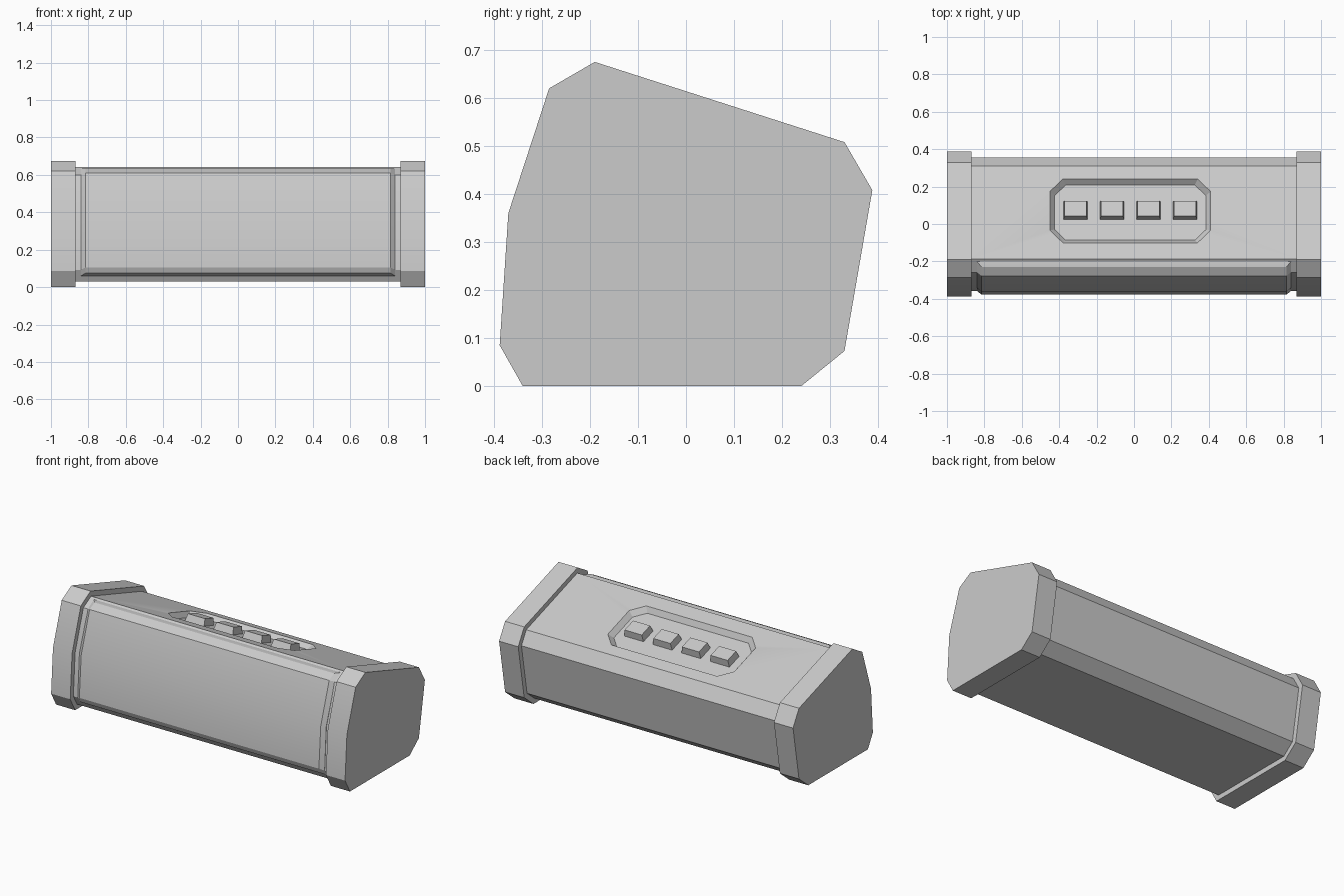
import bpy, bmesh
from math import radians
from mathutils import Vector, Matrix

cube = bpy.data.objects.get("Cube")
if cube:
    bpy.data.objects.remove(cube, do_unlink=True)

grey = bpy.data.materials.new("plain_grey")
grey.use_nodes = True
colour = (0.6, 0.6, 0.6, 1)
grey.diffuse_color = colour
grey.node_tree.nodes["Principled BSDF"].inputs["Base Color"].default_value = colour


def loft(name, loops, matrix=Matrix()):
    """Skin a closed solid through loops that share a point count."""
    bm = bmesh.new()
    rings = [[bm.verts.new(matrix @ Vector(p)) for p in loop] for loop in loops]
    n = len(rings[0])
    for a, b in zip(rings, rings[1:]):
        for i in range(n):
            j = (i + 1) % n
            bm.faces.new((a[i], a[j], b[j], b[i]))
    bm.faces.new(rings[0][::-1])
    bm.faces.new(rings[-1])
    bmesh.ops.remove_doubles(bm, verts=bm.verts, dist=0.0005)
    bmesh.ops.recalc_face_normals(bm, faces=bm.faces)
    mesh = bpy.data.meshes.new(name)
    bm.to_mesh(mesh)
    bm.free()
    mesh.materials.append(grey)
    obj = bpy.data.objects.new(name, mesh)
    bpy.context.collection.objects.link(obj)
    return obj


def activate(obj):
    bpy.ops.object.select_all(action='DESELECT')
    obj.select_set(True)
    bpy.context.view_layer.objects.active = obj


def at_x(x, profile):
    return [(x, y, z) for y, z in profile]


def inset(profile, d):
    """Move every edge of a counterclockwise profile inwards by d."""
    pts = [Vector(p) for p in profile]
    out = []
    for i, p in enumerate(pts):
        e1 = (p - pts[i - 1]).normalized()
        e2 = (pts[(i + 1) % len(pts)] - p).normalized()
        n1, n2 = Vector((e1.y, -e1.x)), Vector((e2.y, -e2.x))
        out.append(p - (n1 + n2) * d / (1 + n1.dot(n2)))
    return out


def octagon(hx, hy, cut, z):
    return [(hx - cut, -hy, z), (hx, cut - hy, z), (hx, hy - cut, z), (hx - cut, hy, z),
            (cut - hx, hy, z), (-hx, hy - cut, z), (-hx, cut - hy, z), (cut - hx, -hy, z)]


def rectangle(hx, hy, z):
    return [(-hx, -hy, z), (hx, -hy, z), (hx, hy, z), (-hx, hy, z)]


# End caps and the slimmer body between them
cap = [(-.34, 0), (.24, 0), (.33, .073), (.388, .408), (.33, .508),
       (-.19, .675), (-.285, .62), (-.37, .36), (-.388, .085)]
core = inset(cap, .03)
parts = [loft(name, [at_x(s * .87, cap), at_x(s, cap)])
         for name, s in (("left_end_cap", 1), ("right_end_cap", -1))]
body = loft("body", [at_x(-.88, core), at_x(.88, core)])
parts.append(body)

# Frame lying on the sloping top: local z is its normal
back, front = core[4], core[5]
along = (back - front).normalized()
centre = front + along * ((.07 - front.x) / along.x)
slope = Matrix(((1, 0, 0, -.02), (0, along.x, -along.y, centre.x),
                (0, along.y, along.x, centre.y), (0, 0, 0, 1)))

# Shallow control recess with sloping walls
cutter = loft("recess_cutter", [octagon(.405, .155, .06, -.03), octagon(.43, .179, .07, 0),
                                octagon(.43, .179, .07, .03)], slope)
cut = body.modifiers.new("recess", 'BOOLEAN')
cut.operation = 'DIFFERENCE'
cut.solver = 'EXACT'
cut.object = cutter
activate(body)
bpy.ops.object.modifier_apply(modifier=cut.name)
bpy.data.objects.remove(cutter, do_unlink=True)

# Four buttons standing in the recess
for i in range(4):
    place = slope @ Matrix.Translation((-.2925 + .195 * i, .01, 0))
    parts.append(loft(f"button_{i + 1}", [rectangle(.066, .05, -.035),
                                          rectangle(.058, .043, .012)], place))

# Raised front panel with chamfered rim
base = [(-.2, .635), (-.258, .601), (-.342, .357), (-.358, .092), (-.34, .06)]
face = [(-.23, .635), (-.278, .61), (-.36, .36), (-.378, .105), (-.366, .075)]
hidden = [(y + .03, z - .005) for y, z in reversed(base)]
rim = base[:1] + base + base[-1:] + hidden
bulge = base[:1] + face + base[-1:] + hidden
parts.append(loft("front_panel", [at_x(-.84, rim), at_x(-.815, bulge),
                                  at_x(.815, bulge), at_x(.84, rim)]))

for obj in parts:
    activate(obj)
    bpy.ops.object.shade_smooth_by_angle(angle=radians(25))
